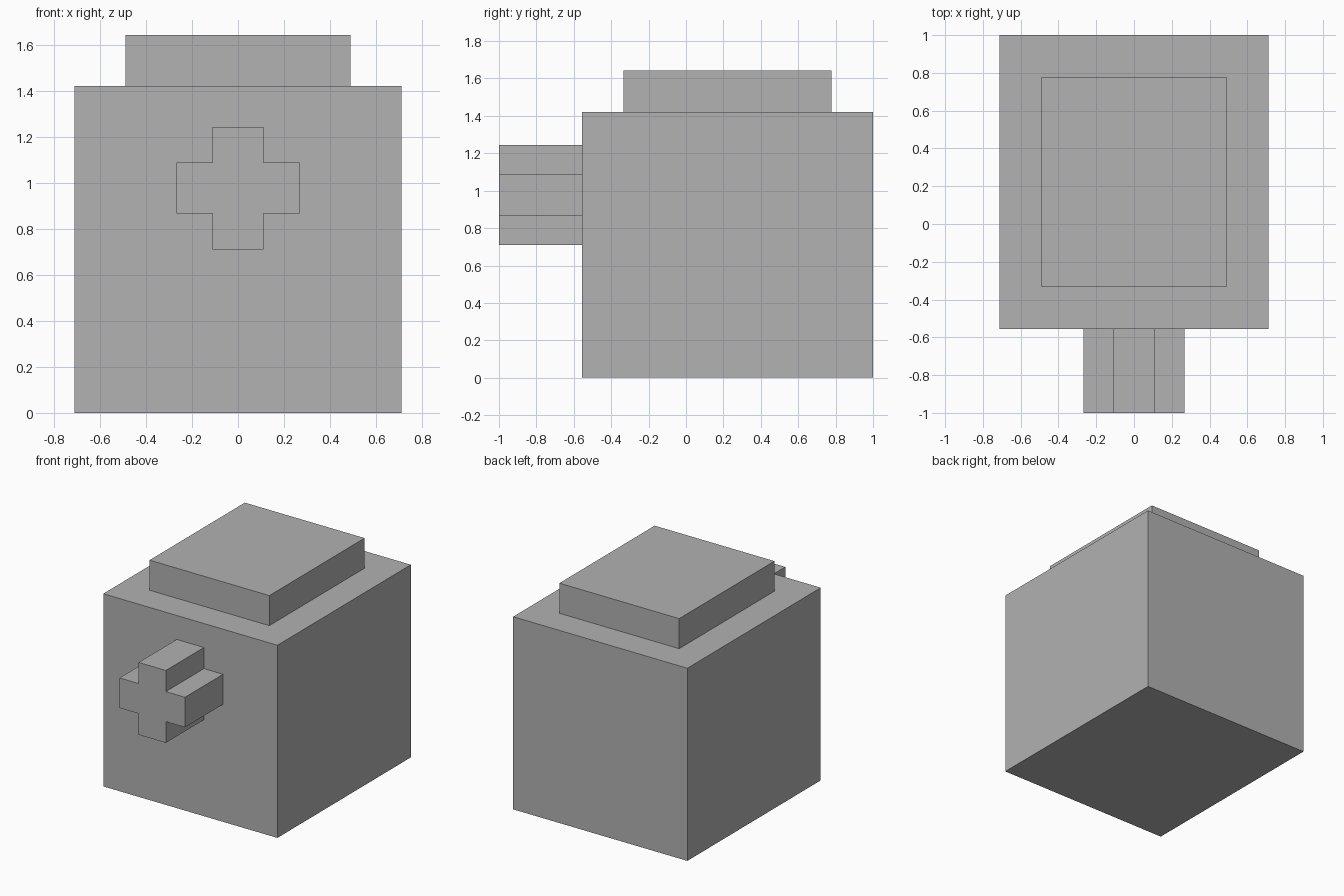
import bpy, bmesh

if "Cube" in bpy.data.objects:
    bpy.data.objects.remove(bpy.data.objects["Cube"])

grey = bpy.data.materials.new("plain grey")
grey.diffuse_color = (0.445, 0.445, 0.445, 1)
grey.use_nodes = True
grey.node_tree.nodes["Principled BSDF"].inputs["Base Color"].default_value = grey.diffuse_color


def finish(name, bm):
    bmesh.ops.recalc_face_normals(bm, faces=bm.faces)
    mesh = bpy.data.meshes.new(name)
    bm.to_mesh(mesh)
    bm.free()
    mesh.materials.append(grey)
    obj = bpy.data.objects.new(name, mesh)
    bpy.context.collection.objects.link(obj)
    return obj


def box(name, lo, hi):
    bm = bmesh.new()
    bmesh.ops.create_cube(bm, size=1)
    for v in bm.verts:
        v.co = [hi[i] if v.co[i] > 0 else lo[i] for i in range(3)]
    return finish(name, bm)


# Main block and the raised slab on its top
FRONT = -0.556
box("body", (-0.711, FRONT, 0), (0.711, 1, 1.422))
box("top_slab", (-0.489, -0.333, 1.422), (0.489, 0.778, 1.644))

# Cross-shaped peg: one outline pushed forward from the front face
a, b, zc = 0.111, 0.267, 0.978
quarter = [(b, -a), (b, a), (a, a)]
outline = []
for turn in range(4):
    outline += quarter
    quarter = [(-z, x) for x, z in quarter]
bm = bmesh.new()
face = bm.faces.new([bm.verts.new((x, FRONT, zc + z)) for x, z in outline])
ext = bmesh.ops.extrude_face_region(bm, geom=[face], use_keep_orig=True)
for v in ext["geom"]:
    if isinstance(v, bmesh.types.BMVert):
        v.co.y = -1
finish("cross_peg", bm)
